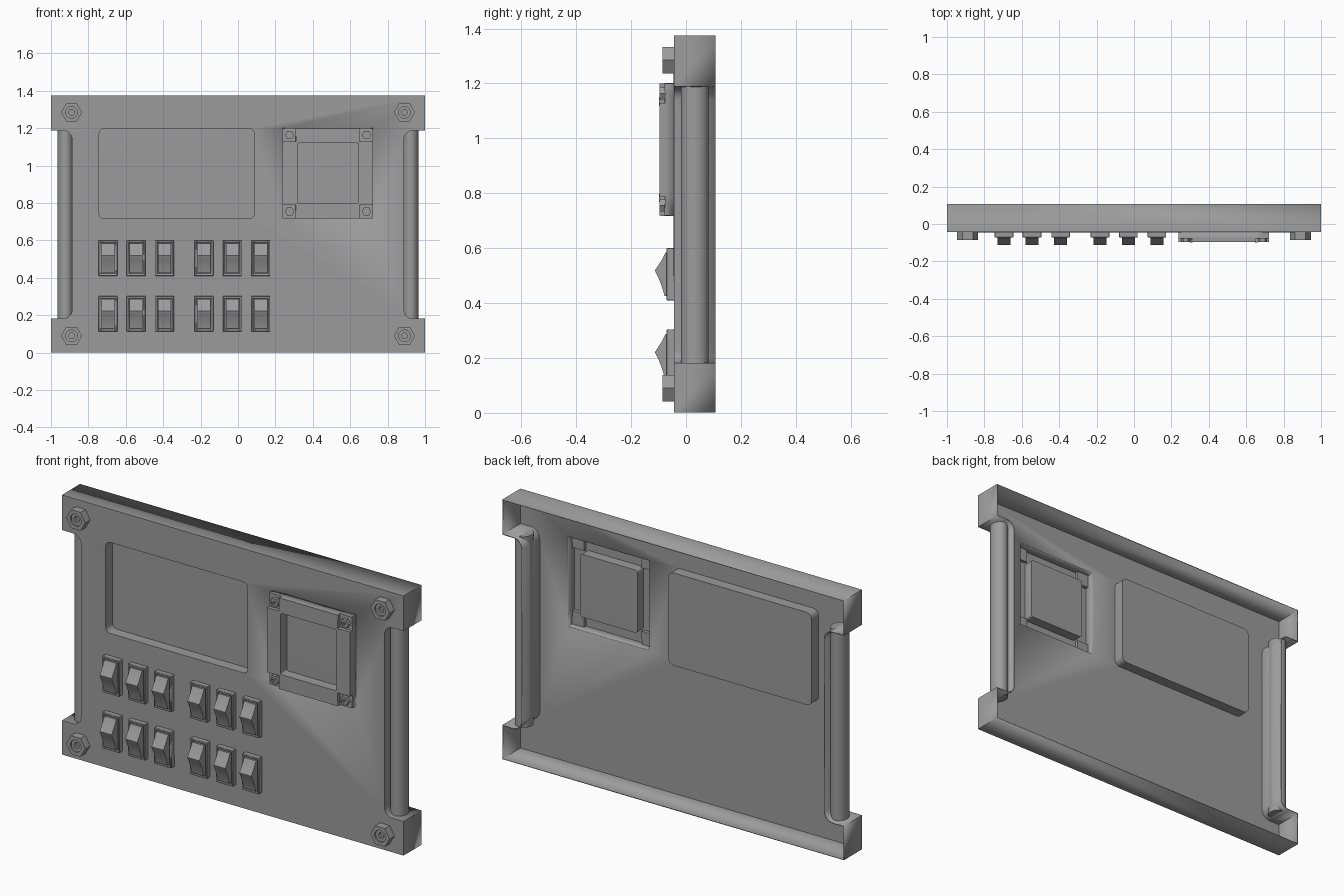
import bpy, bmesh, math

old = bpy.data.objects.get("Cube")
if old:
    bpy.data.objects.remove(old)

GREY = (0.33, 0.33, 0.33, 1)
mat = bpy.data.materials.new("plain grey")
mat.use_nodes = True
mat.diffuse_color = GREY
mat.node_tree.nodes["Principled BSDF"].inputs["Base Color"].default_value = GREY

FRONT, BACK = -0.042, 0.107
SHEET = 0.006


# Outline helpers: every loop is a list of (x, z) points
def rect(x0, x1, z0, z1):
    return [(x0, z0), (x1, z0), (x1, z1), (x0, z1)]


def arc(cx, cz, r, start, end, n=8):
    return [(cx + r * math.cos(math.radians(start + (end - start) * i / n)),
             cz + r * math.sin(math.radians(start + (end - start) * i / n)))
            for i in range(n + 1)]


def round_rect(x0, x1, z0, z1, r):
    return (arc(x1 - r, z1 - r, r, 0, 90) + arc(x0 + r, z1 - r, r, 90, 180)
            + arc(x0 + r, z0 + r, r, 180, 270) + arc(x1 - r, z0 + r, r, 270, 360))


def polygon(cx, cz, r, n):
    return arc(cx, cz, r, 0, 360, n)[:-1]


# Surface helpers: flat fill with holes, and a wall along a loop
def fill(bm, loops, y):
    edges = []
    for loop in loops:
        vs = [bm.verts.new((x, y, z)) for x, z in loop]
        edges += [bm.edges.new((vs[i - 1], vs[i])) for i in range(len(vs))]
    bmesh.ops.triangle_fill(bm, use_beauty=True, edges=edges, normal=(0, -1, 0))


def wall(bm, loop, y0, y1):
    a = [bm.verts.new((x, y0, z)) for x, z in loop]
    b = [bm.verts.new((x, y1, z)) for x, z in loop]
    for i in range(len(loop)):
        bm.faces.new((a[i - 1], a[i], b[i], b[i - 1]))


def finish(name, bm, thickness=0, bevel=0):
    bmesh.ops.remove_doubles(bm, verts=bm.verts, dist=1e-5)
    bmesh.ops.recalc_face_normals(bm, faces=bm.faces)
    mesh = bpy.data.meshes.new(name)
    bm.to_mesh(mesh)
    bm.free()
    mesh.materials.append(mat)
    ob = bpy.data.objects.new(name, mesh)
    bpy.context.collection.objects.link(ob)
    bpy.ops.object.select_all(action="DESELECT")
    ob.select_set(True)
    bpy.context.view_layer.objects.active = ob
    bpy.ops.object.shade_smooth_by_angle(angle=math.radians(30))
    if thickness:
        mod = ob.modifiers.new("sheet", "SOLIDIFY")
        mod.thickness, mod.offset = thickness, 0
    if bevel:
        mod = ob.modifiers.new("edges", "BEVEL")
        mod.width, mod.segments = bevel, 1
    return ob


# Panel shell: notched outline, open at the back, with a sunken screen pocket
NOTCH, LOW, HIGH, R = 0.885, 0.18, 1.19, 0.05
right = ([(0.997, 0.003), (0.997, LOW)]
         + arc(NOTCH + R, LOW + R, R, 270, 180)
         + arc(NOTCH + R, HIGH - R, R, 180, 90)
         + [(0.997, HIGH), (0.997, 1.372)])
outline = right + [(-x, z) for x, z in reversed(right)]
screen = round_rect(-0.745, 0.09, 0.715, 1.2, 0.03)
FX0, FX1, FZ0, FZ1, TAB = 0.24, 0.72, 0.72, 1.198, 0.07
bm = bmesh.new()
fill(bm, [outline, screen, rect(FX0, FX1, FZ0, FZ1)], FRONT)
wall(bm, outline, FRONT, BACK)
wall(bm, screen, FRONT, 0.015)
fill(bm, [screen], 0.015)
finish("panel_shell", bm, SHEET)

# Raised square frame with lowered corner tabs and a central pocket
xs = (FX0, FX0 + TAB, FX1 - TAB, FX1)
zs = (FZ0, FZ0 + TAB, FZ1 - TAB, FZ1)
cross = [(xs[i], zs[j]) for i, j in
         ((1, 0), (2, 0), (2, 1), (3, 1), (3, 2), (2, 2),
          (2, 3), (1, 3), (1, 2), (0, 2), (0, 1), (1, 1))]
square = [(xs[i], zs[j]) for i, j in
          ((0, 0), (1, 0), (2, 0), (3, 0), (3, 1), (3, 2),
           (3, 3), (2, 3), (1, 3), (0, 3), (0, 2), (0, 1))]
pocket = round_rect(xs[1] + 0.005, xs[2] - 0.005, zs[1] + 0.005, zs[2] - 0.005, 0.012)
TAB_Y, TOP_Y = -0.076, -0.095
bm = bmesh.new()
wall(bm, square, FRONT, TAB_Y)
for i in (0, 2):
    for j in (0, 2):
        fill(bm, [rect(xs[i], xs[i + 1], zs[j], zs[j + 1])], TAB_Y)
wall(bm, cross, TAB_Y, TOP_Y)
fill(bm, [cross, pocket], TOP_Y)
wall(bm, pocket, TOP_Y, FRONT)
fill(bm, [pocket], FRONT)
finish("square_frame", bm, SHEET)


# Hex bolts with a round recess and a hex socket
def bolt(name, x, z, r, base, top):
    hexagon, ring, socket = polygon(x, z, r, 6), polygon(x, z, r * 0.56, 24), polygon(x, z, r * 0.3, 6)
    step = (top - base) * 0.2
    bm = bmesh.new()
    fill(bm, [hexagon], base)
    wall(bm, hexagon, base, top)
    fill(bm, [hexagon, ring], top)
    wall(bm, ring, top, top - step)
    fill(bm, [ring, socket], top - step)
    wall(bm, socket, top - step, top - 3 * step)
    fill(bm, [socket], top - 3 * step)
    finish(name, bm)


for side, x in (("right", -0.89), ("left", 0.89)):
    for level, z in (("lower", 0.09), ("upper", 1.285)):
        bolt(f"{level}_{side}_bolt", x, z, 0.056, FRONT, -0.085)
for side, x in (("right", 0.276), ("left", 0.687)):
    for level, z in (("lower", 0.755), ("upper", 1.163)):
        bolt(f"frame_{level}_{side}_bolt", x, z, 0.025, TAB_Y, -0.096)

# Vertical grab handles in the side notches
for side, s in (("right", -1), ("left", 1)):
    bm = bmesh.new()
    bmesh.ops.create_cone(bm, cap_ends=True, segments=40, radius1=1, radius2=1, depth=1)
    for v in bm.verts:
        v.co = (s * 0.923 + v.co.x * 0.042, 0.032 + v.co.y * 0.05,
                (LOW + HIGH) / 2 + v.co.z * (HIGH - LOW))
    finish(f"{side}_handle", bm)

# Rocker switches: (y, height) profile of the rocker
ROCKER = [(-0.06, 0.08), (-0.074, 0.08), (-0.088, 0.052), (-0.105, 0.026), (-0.113, 0.014),
          (-0.111, 0.008), (-0.101, -0.012), (-0.091, -0.036), (-0.082, -0.064),
          (-0.078, -0.08), (-0.06, -0.08)]


def switch(index, x, z):
    outer = rect(x - 0.05, x + 0.05, z - 0.095, z + 0.095)
    inner = rect(x - 0.04, x + 0.04, z - 0.084, z + 0.084)
    bm = bmesh.new()
    fill(bm, [outer], FRONT)
    wall(bm, outer, FRONT, -0.071)
    fill(bm, [outer, inner], -0.071)
    wall(bm, inner, -0.071, -0.063)
    fill(bm, [inner], -0.063)
    finish(f"switch_base_{index}", bm, bevel=0.002)
    bm = bmesh.new()
    face = bm.faces.new([bm.verts.new((x - 0.035, y, z + h)) for y, h in ROCKER])
    new = bmesh.ops.extrude_face_region(bm, geom=[face])["geom"]
    for v in new:
        if isinstance(v, bmesh.types.BMVert):
            v.co.x += 0.07
    finish(f"switch_rocker_{index}", bm)


columns = (-0.695, -0.545, -0.392, -0.182, -0.03, 0.122)
for row, z in enumerate((0.505, 0.208)):
    for col, x in enumerate(columns):
        switch(row * len(columns) + col + 1, x, z)
